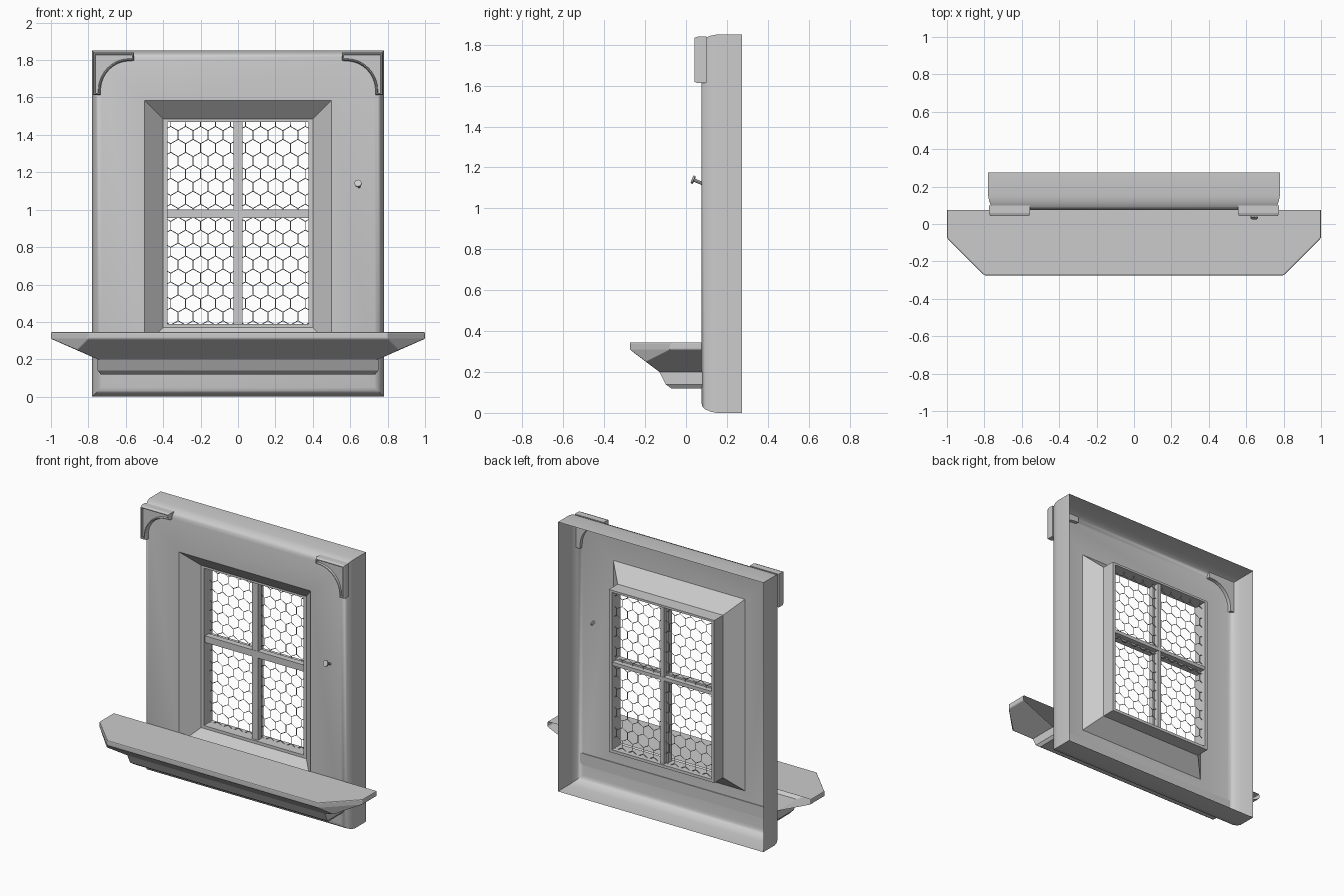
import bpy, bmesh, math
from mathutils import Vector, Matrix

if "Cube" in bpy.data.objects:
    bpy.data.objects.remove(bpy.data.objects["Cube"])


def finish(bm, name, smooth=None, recalc=True):
    if recalc:
        bmesh.ops.recalc_face_normals(bm, faces=bm.faces[:])
    me = bpy.data.meshes.new(name)
    bm.to_mesh(me)
    bm.free()
    ob = bpy.data.objects.new(name, me)
    bpy.context.collection.objects.link(ob)
    if smooth:
        bpy.ops.object.select_all(action='DESELECT')
        ob.select_set(True)
        bpy.context.view_layer.objects.active = ob
        bpy.ops.object.shade_smooth_by_angle(angle=math.radians(smooth))
    return ob


def rect(w, z0, z1, y):
    return [(-w, y, z0), (w, y, z0), (w, y, z1), (-w, y, z1)]


def loft(name, rings, closed=False, smooth=None):
    bm = bmesh.new()
    vs = [[bm.verts.new(p) for p in r] for r in rings]
    pairs = list(zip(vs, vs[1:])) + ([(vs[-1], vs[0])] if closed else [])
    for a, b in pairs:
        for i in range(4):
            j = (i + 1) % 4
            bm.faces.new((a[i], a[j], b[j], b[i]))
    # open shells: rings run from the back edge inward, so this order faces out
    if not closed:
        bm.normal_update()
        front = max(bm.faces, key=lambda f: abs(f.normal.y) * f.calc_area())
        if front.normal.y > 0:
            bmesh.ops.reverse_faces(bm, faces=bm.faces[:])
    return finish(bm, name, smooth, recalc=closed)


def hull(name, pts, open_back=None):
    bm = bmesh.new()
    for x, y, z in pts:
        for s in (-1, 1):
            bm.verts.new((s * x, y, z))
    bmesh.ops.convex_hull(bm, input=bm.verts[:])
    bmesh.ops.dissolve_limit(bm, angle_limit=math.radians(1),
                             verts=bm.verts[:], edges=bm.edges[:])
    bmesh.ops.recalc_face_normals(bm, faces=bm.faces[:])
    if open_back is not None:
        back = [f for f in bm.faces if all(v.co.y > open_back - 1e-4 for v in f.verts)]
        bmesh.ops.delete(bm, geom=back, context='FACES')
    return finish(bm, name, recalc=False)


def box(name, x0, x1, y0, y1, z0, z1):
    bm = bmesh.new()
    bmesh.ops.create_cube(bm, size=1)
    for v in bm.verts:
        v.co = Vector(((x0 + x1) / 2 + v.co.x * (x1 - x0),
                       (y0 + y1) / 2 + v.co.y * (y1 - y0),
                       (z0 + z1) / 2 + v.co.z * (z1 - z0)))
    return finish(bm, name)


# Surround: open-backed shell with rounded outer edge and splayed reveal
edge = [(0, .275), (0, .15), (.006, .12), (.018, .093), (.032, .08), (.05, .075)]
rings = [rect(.78 - i, i, 1.85 - i, y) for i, y in edge]
rings += [rect(.5, .27, 1.585, .075), rect(.4, .37, 1.485, .17)]
loft("window_surround", rings, smooth=35)

# Sash box
loft("window_sash", [rect(.40, .37, 1.485, .17), rect(.378, .39, 1.47, .17),
                     rect(.378, .39, 1.47, .265), rect(.40, .37, 1.485, .265)], closed=True)

# Glazing bars: wide front flange plus narrow stem
for tag, w, y0, y1 in (("flange", .023, .185, .222), ("stem", .012, .222, .258)):
    box("vertical_bar_" + tag, -w, w, y0, y1, .385, 1.475)
    box("horizontal_bar_" + tag, -.385, .385, y0 - .002, y1 + .002, .978 - w, .978 + w)

# Hexagonal lattice in the panes
bm = bmesh.new()
pitch = .08
rad = pitch / math.sqrt(3)
for row in range(19):
    for col in range(-6, 7):
        cx = (col + .5 * (row % 2)) * pitch
        cz = .36 + row * rad * 1.5
        bm.faces.new([bm.verts.new((cx + rad * math.sin(k * math.pi / 3), .235,
                                    cz + rad * math.cos(k * math.pi / 3))) for k in range(6)])
bmesh.ops.remove_doubles(bm, verts=bm.verts[:], dist=.002)
for co, no in (((.39, 0, 0), (1, 0, 0)), ((-.39, 0, 0), (-1, 0, 0)),
               ((0, 0, 1.477), (0, 0, 1)), ((0, 0, .38), (0, 0, -1))):
    bmesh.ops.bisect_plane(bm, geom=bm.verts[:] + bm.edges[:] + bm.faces[:],
                           plane_co=co, plane_no=no, clear_outer=True)
lattice = finish(bm, "pane_lattice")
wire = lattice.modifiers.new("wire", 'WIREFRAME')
wire.thickness = .005
wire.use_even_offset = False

# Sill: slab with clipped corners, tapering underneath
outline = [(1, .075), (1, -.075), (.8, -.275)]
pts = [(x, y, z) for x, y in outline for z in (.345, .31)]
pts += [(.86, -.195, .25), (.75, .075, .2), (.75, -.13, .2)]
sill = hull("sill", pts, open_back=.075)
bev = sill.modifiers.new("soft_edges", 'BEVEL')
bev.width = .006
bev.segments = 2
bev.limit_method = 'ANGLE'
bev.angle_limit = math.radians(40)

# Moulding below the sill
hull("sill_moulding", [(.75, .08, .2), (.75, -.13, .2), (.75, .08, .14), (.75, -.1, .14),
                       (.735, .08, .12), (.735, -.072, .12)])

# Corner brackets: L shape with concave arc, raised rim and sunk face
bm = bmesh.new()
prof = [(.775, 1.84), (.555, 1.84), (.555, 1.797)]
for k in range(11):
    a = math.radians(90 - 9 * k)
    prof.append((.58 + .155 * math.cos(a), 1.635 + .16 * math.sin(a)))
prof += [(.735, 1.612), (.775, 1.612)]
back = bm.faces.new([bm.verts.new((x, .1, z)) for x, z in prof])
new = bmesh.ops.extrude_face_region(bm, geom=[back], use_keep_orig=True)['geom']
bmesh.ops.translate(bm, verts=[g for g in new if isinstance(g, bmesh.types.BMVert)],
                    vec=(0, -.042, 0))
bmesh.ops.recalc_face_normals(bm, faces=bm.faces[:])
face = [f for f in bm.faces if f.normal.y < -.9]
for thick, depth in ((.006, .016), (.005, 0), (.002, -.014)):
    bmesh.ops.inset_region(bm, faces=face, thickness=thick, depth=depth, use_even_offset=True)
bracket = finish(bm, "corner_brackets", recalc=False)
bracket.modifiers.new("mirror", 'MIRROR')

# Bent nail on the right of the surround
tip, head = Vector((.65, .1, 1.113)), Vector((.642, .035, 1.14))
axis = head - tip
rot = axis.to_track_quat('Z', 'Y').to_matrix().to_4x4()
bm = bmesh.new()
for c, r, d in (((tip + head) / 2, .008, axis.length), (head, .02, .01)):
    bmesh.ops.create_cone(bm, cap_ends=True, segments=8, radius1=r, radius2=r, depth=d,
                          matrix=Matrix.Translation(c) @ rot)
finish(bm, "nail")
